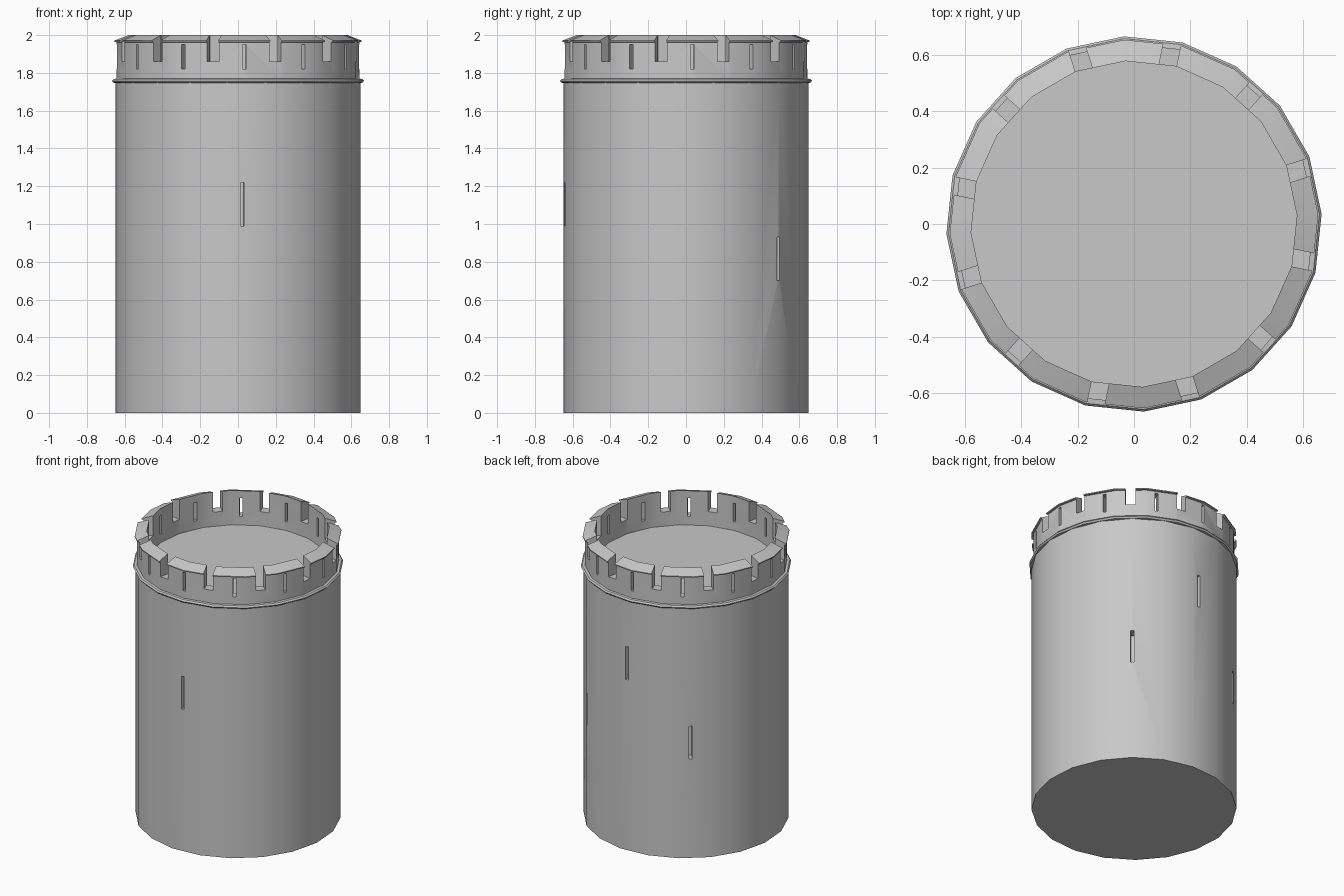
import bpy, bmesh
from math import radians, sin, cos, pi
from mathutils import Matrix

if "Cube" in bpy.data.objects:
    bpy.data.objects.remove(bpy.data.objects["Cube"], do_unlink=True)

SIDES = 20
stone = bpy.data.materials.new("grey_stone")
stone.use_nodes = True
GREY = (0.58, 0.58, 0.58, 1)
stone.diffuse_color = GREY
shader = stone.node_tree.nodes["Principled BSDF"]
shader.inputs["Base Color"].default_value = GREY
shader.inputs["Roughness"].default_value = 0.9


def finish(name, bm):
    bmesh.ops.recalc_face_normals(bm, faces=bm.faces[:])
    mesh = bpy.data.meshes.new(name)
    bm.to_mesh(mesh)
    bm.free()
    mesh.materials.append(stone)
    obj = bpy.data.objects.new(name, mesh)
    bpy.context.collection.objects.link(obj)
    return obj


def ring(name, profile, turn):
    """Closed (radius, height) profile swept round the z axis."""
    bm = bmesh.new()
    loops = []
    for i in range(SIDES):
        a = radians(turn) + 2 * pi * i / SIDES
        loops.append([bm.verts.new((r * cos(a), r * sin(a), z)) for r, z in profile])
    n = len(profile)
    for i in range(SIDES):
        p, q = loops[i], loops[(i + 1) % SIDES]
        for j in range(n):
            k = (j + 1) % n
            bm.faces.new((p[j], q[j], q[k], p[k]))
    return finish(name, bm)


def cut(obj, boxes):
    """Cut radial boxes given as (angle, r0, r1, width, z0, z1)."""
    bm = bmesh.new()
    for angle, r0, r1, width, z0, z1 in boxes:
        place = (Matrix.Rotation(radians(angle), 4, "Z")
                 @ Matrix.Translation(((r0 + r1) / 2, 0, (z0 + z1) / 2))
                 @ Matrix.Diagonal((r1 - r0, width, z1 - z0, 1)))
        bmesh.ops.create_cube(bm, size=1, matrix=place)
    cutter = finish("cutter", bm)
    cutter.hide_render = True
    mod = obj.modifiers.new("openings", "BOOLEAN")
    mod.operation = "DIFFERENCE"
    mod.solver = "EXACT"
    mod.object = cutter
    bpy.context.view_layer.objects.active = obj
    bpy.ops.object.modifier_apply(modifier=mod.name)
    bpy.data.objects.remove(cutter, do_unlink=True)


# Tower shaft, whose top is the roof floor
bm = bmesh.new()
bmesh.ops.create_cone(bm, cap_ends=True, segments=SIDES, radius1=0.65, radius2=0.65, depth=1.76,
                      matrix=Matrix.Translation((0, 0, 0.88)) @ Matrix.Rotation(radians(-5), 4, "Z"))
shaft = finish("tower_shaft", bm)

# Narrow wall slits
slits = [(-88, 0.99), (49, 0.70), (89.5, 1.19), (127.5, 0.69)]
cut(shaft, [(a, 0.58, 0.72, 0.02, z, z + 0.23) for a, z in slits])

# Moulding under the parapet
cornice = ring("cornice", [(0.62, 1.745), (0.66, 1.748), (0.668, 1.758),
                           (0.66, 1.768), (0.62, 1.772)], 3)

# Parapet wall with a thin lip and sloped coping
parapet = ring("parapet", [(0.58, 1.755), (0.643, 1.755), (0.643, 1.962),
                           (0.656, 1.964), (0.656, 1.971), (0.58, 2.0)], 3)

# Crenel gaps and the slits in the merlons between them
cut(parapet, [(18 + 30 * i, 0.5, 0.72, 0.062, 1.86, 2.1) for i in range(12)]
    + [(3 + 30 * i, 0.5, 0.72, 0.02, 1.82, 1.95) for i in range(12)])

for obj in (shaft, cornice, parapet):
    bpy.ops.object.select_all(action="DESELECT")
    obj.select_set(True)
    bpy.context.view_layer.objects.active = obj
    bpy.ops.object.shade_smooth_by_angle(angle=radians(25))
